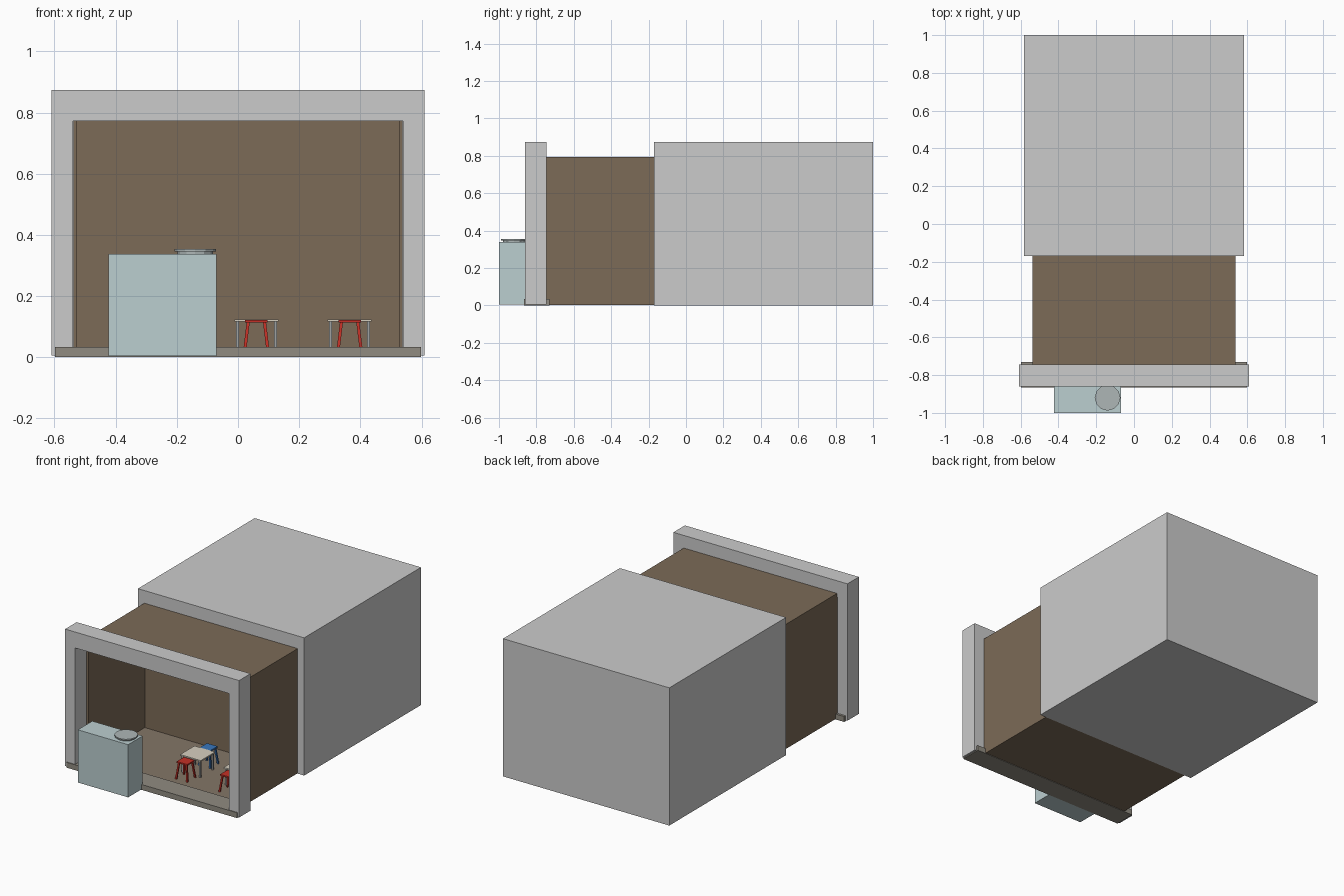
import bpy, bmesh
from mathutils import Vector

if "Cube" in bpy.data.objects:
    bpy.data.objects.remove(bpy.data.objects["Cube"])

def mat(name, r, g, b):
    m = bpy.data.materials.new(name)
    m.diffuse_color = (r, g, b, 1)
    m.use_nodes = True
    m.node_tree.nodes["Principled BSDF"].inputs["Base Color"].default_value = m.diffuse_color
    return m

BROWN = mat("brown_wall", .20, .145, .095)
FLOOR = mat("floor_tan", .23, .18, .135)
STONE = mat("threshold_stone", .28, .26, .22)
STEEL = mat("counter_steel", .50, .62, .63)
METAL = mat("leg_metal", .35, .36, .36)
TOP = mat("table_cream", .68, .63, .53)
RED = mat("stool_red", .55, .03, .02)
BLUE = mat("stool_blue", .04, .18, .50)
LID = mat("lid_grey", .42, .47, .47)

def finish(name, bm, material):
    bmesh.ops.recalc_face_normals(bm, faces=bm.faces)
    me = bpy.data.meshes.new(name)
    bm.to_mesh(me)
    bm.free()
    if material:
        me.materials.append(material)
    ob = bpy.data.objects.new(name, me)
    bpy.context.collection.objects.link(ob)
    return ob

def add_box(bm, x0, x1, y0, y1, z0, z1, lean=(0, 0)):
    """Box whose bottom can be shifted sideways to make a splayed leg."""
    for v in bmesh.ops.create_cube(bm, size=1)["verts"]:
        low = v.co.z < 0
        v.co = Vector((x1 if v.co.x > 0 else x0, y1 if v.co.y > 0 else y0, z0 if low else z1))
        if low:
            v.co += Vector((lean[0], lean[1], 0))

def box(name, *dims, material=None):
    bm = bmesh.new()
    add_box(bm, *dims)
    return finish(name, bm, material)

def disc(name, x, y, z0, z1, r, material, sides=12):
    bm = bmesh.new()
    bmesh.ops.create_cone(bm, cap_ends=True, segments=sides, radius1=r, radius2=r, depth=z1 - z0)
    bmesh.ops.translate(bm, verts=bm.verts, vec=(x, y, (z0 + z1) / 2))
    return finish(name, bm, material)

def legs(name, x, y, spread, half, z0, z1, splay, material):
    bm = bmesh.new()
    for sx in (-1, 1):
        for sy in (-1, 1):
            cx, cy = x + sx * spread, y + sy * spread
            add_box(bm, cx - half, cx + half, cy - half, cy + half, z0, z1, (sx * splay, sy * splay))
    return finish(name, bm, material)

# rear building block
box("rear_block", -.583, .583, -.17, 1, 0, .873)

# front portal frame: one inverted-U profile pushed back
bm = bmesh.new()
profile = [(-.61, .005), (-.61, .873), (.61, .873), (.61, .005),
           (.54, .005), (.54, .772), (-.54, .772), (-.54, .005)]
face = bm.faces.new([bm.verts.new((x, -.86, z)) for x, z in profile])
ext = bmesh.ops.extrude_face_region(bm, geom=[face])
bmesh.ops.translate(bm, vec=(0, .115, 0),
                    verts=[g for g in ext["geom"] if isinstance(g, bmesh.types.BMVert)])
finish("portal_frame", bm, None)

# threshold slab
box("threshold", -.598, .598, -.865, -.73, 0, .034, material=STONE)

# open-fronted room shell
for side, x in (("left", -.538), ("right", .526)):
    box(side + "_wall", x, x + .012, -.747, -.17, .003, .79, material=BROWN)
box("back_wall", -.526, .526, -.182, -.17, .012, .78, material=BROWN)
box("ceiling", -.538, .538, -.747, -.17, .78, .793, material=BROWN)
box("floor_underside", -.526, .526, -.747, -.17, .003, .008, material=BROWN)
box("floor", -.526, .526, -.747, -.182, .008, .012, material=FLOOR)

# serving counter with round lid
box("counter", -.423, -.07, -1, -.855, .004, .338, material=STEEL)
disc("lid_base", -.14, -.92, .338, .346, .058, LID)
disc("lid_top", -.14, -.92, .346, .354, .068, LID)

# tables, each with a red stool in front and a blue stool behind
def stool(name, x, y, material):
    box(name + "_seat", x - .037, x + .037, y - .037, y + .037, .113, .122, material=material)
    legs(name + "_legs", x, y, .027, .005, .012, .113, .012, material)

for i, x in enumerate((.06, .365), 1):
    y = -.49
    box(f"table_{i}_top", x - .072, x + .072, y - .072, y + .072, .116, .124, material=TOP)
    legs(f"table_{i}_legs", x, y, .062, .005, .012, .116, 0, METAL)
    stool(f"red_stool_{i}", x, y - .12, RED)
    stool(f"blue_stool_{i}", x, y + .11, BLUE)
